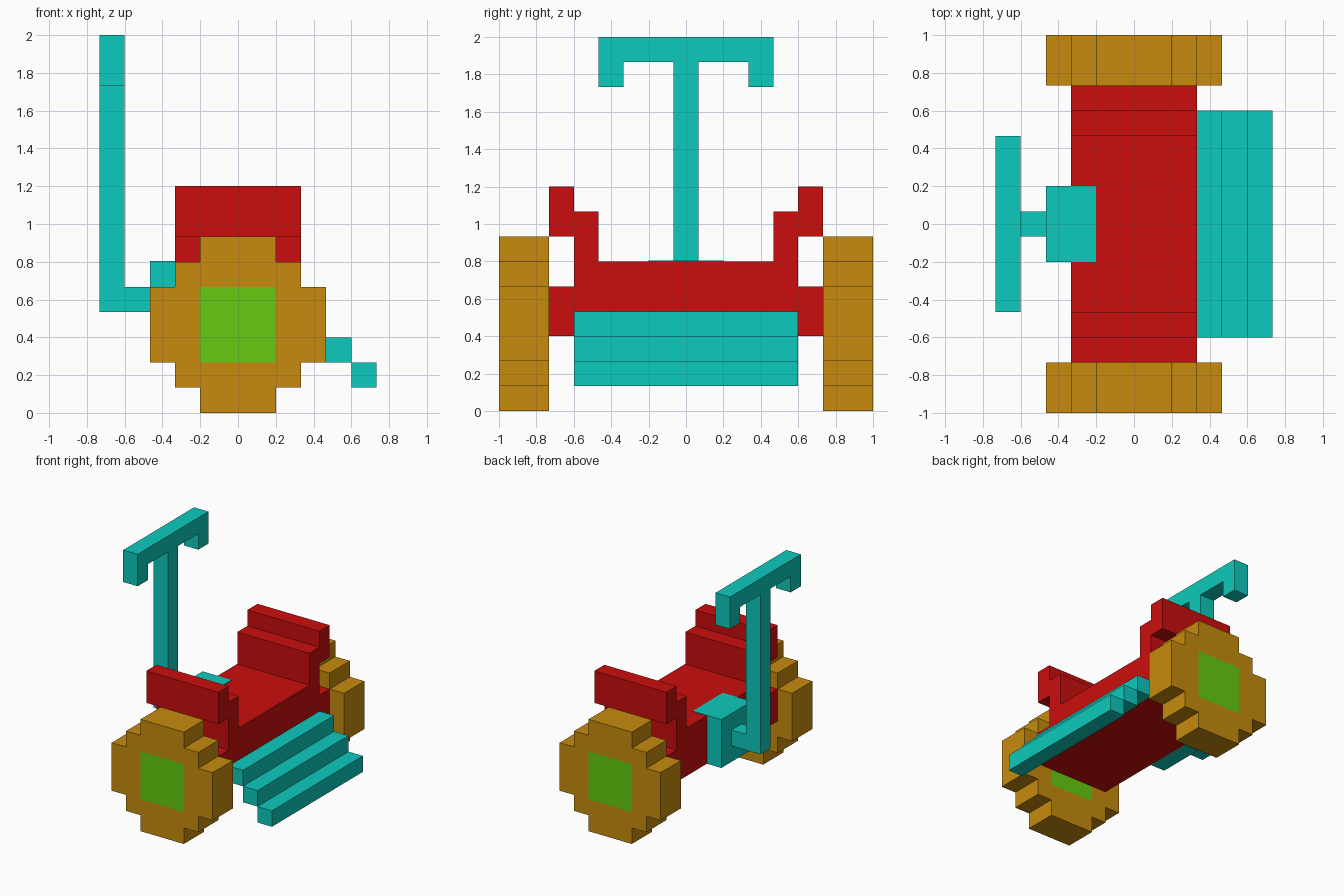
import bpy, bmesh
from mathutils import Vector

if "Cube" in bpy.data.objects:
    bpy.data.objects.remove(bpy.data.objects["Cube"])

U = 2 / 15  # the model sits on a block grid, 15 blocks high


def material(name, rgb):
    m = bpy.data.materials.new(name)
    m.diffuse_color = (*rgb, 1)
    m.use_nodes = True
    m.node_tree.nodes["Principled BSDF"].inputs["Base Color"].default_value = m.diffuse_color
    return m


RED = material("red", (0.60, 0.004, 0.004))
TEAL = material("teal", (0.004, 0.59, 0.51))
OCHRE = material("ochre", (0.57, 0.26, 0.004))
GREEN = material("green", (0.13, 0.60, 0.005))


def finish(bm, name, *mats):
    bmesh.ops.recalc_face_normals(bm, faces=bm.faces)
    me = bpy.data.meshes.new(name)
    bm.to_mesh(me)
    bm.free()
    for m in mats:
        me.materials.append(m)
    ob = bpy.data.objects.new(name, me)
    bpy.context.collection.objects.link(ob)
    return ob


def prism(points, start, length):
    """Extrude a closed outline (3D points in grid units)."""
    bm = bmesh.new()
    face = bm.faces.new([bm.verts.new((Vector(p) + Vector(start)) * U) for p in points])
    out = bmesh.ops.extrude_face_region(bm, geom=[face])
    verts = [v for v in out["geom"] if isinstance(v, bmesh.types.BMVert)]
    bmesh.ops.translate(bm, verts=verts, vec=Vector(length) * U)
    return bm


def box(name, mat, x, y, z):
    pts = [(x[0], y[0], z[0]), (x[1], y[0], z[0]), (x[1], y[1], z[0]), (x[0], y[1], z[0])]
    return finish(prism(pts, (0, 0, 0), (0, 0, z[1] - z[0])), name, mat)


# Wheels: stepped disc, with the hub cut into both side faces
quarter = [(1.5, 0), (1.5, 1), (2.5, 1), (2.5, 2), (3.5, 2)]
half = quarter + [(x, 7 - z) for x, z in reversed(quarter)]
outline = half + [(-x, z) for x, z in reversed(half)]
for name, y in (("front_wheel", -7.5), ("back_wheel", 5.5)):
    bm = prism([(x, 0, z) for x, z in outline], (0, y, 0), (0, 2, 0))
    bm.normal_update()
    bmesh.ops.triangulate(bm, faces=bm.faces[:])
    for co, no in (((-1.5, 0, 0), (1, 0, 0)), ((1.5, 0, 0), (1, 0, 0)),
                   ((0, 0, 2), (0, 0, 1)), ((0, 0, 5), (0, 0, 1))):
        geom = bm.verts[:] + bm.edges[:] + bm.faces[:]
        bmesh.ops.bisect_plane(bm, geom=geom, plane_co=Vector(co) * U, plane_no=no, dist=1e-5)
    bm.normal_update()
    for f in bm.faces:
        c = f.calc_center_median() / U
        f.material_index = int(abs(f.normal.y) > 0.5 and abs(c.x) < 1.5 and 2 < c.z < 5)
    finish(bm, name, OCHRE, GREEN)

# Seat body: axle stubs, flat seat and stepped armrests in one profile
side = [(5.5, 3), (5.5, 5), (4.5, 5), (4.5, 7), (5.5, 7), (5.5, 9),
        (4.5, 9), (4.5, 8), (3.5, 8), (3.5, 6)]
profile = side + [(-y, z) for y, z in reversed(side)]
finish(prism([(0, y, z) for y, z in profile], (-2.5, 0, 0), (5, 0, 0)), "seat_body", RED)

# Steps descending on the right side
for i in range(3):
    box(f"step_{i + 1}", TEAL, (2.5 + i, 3.5 + i), (-4.5, 4.5), (3 - i, 4 - i))

# Handle mount: block beside the seat with a thin plate lapping onto it
box("handle_mount", TEAL, (-3.5, -2.5), (-1.5, 1.5), (3, 6))
box("mount_plate", TEAL, (-3.5, -1.5), (-1.5, 1.5), (6, 6.03))

# Handle: bent post and T-shaped grip bar
post = [(-3.5, 4), (-3.5, 5), (-4.5, 5), (-4.5, 14), (-5.5, 14), (-5.5, 4)]
finish(prism([(x, 0, z) for x, z in post], (0, -0.5, 0), (0, 1, 0)), "handle_post", TEAL)
grip = [(3.5, 15), (3.5, 13), (2.5, 13), (2.5, 14)]
grip += [(-y, z) for y, z in reversed(grip)]
finish(prism([(0, y, z) for y, z in grip], (-5.5, 0, 0), (1, 0, 0)), "grip_bar", TEAL)
